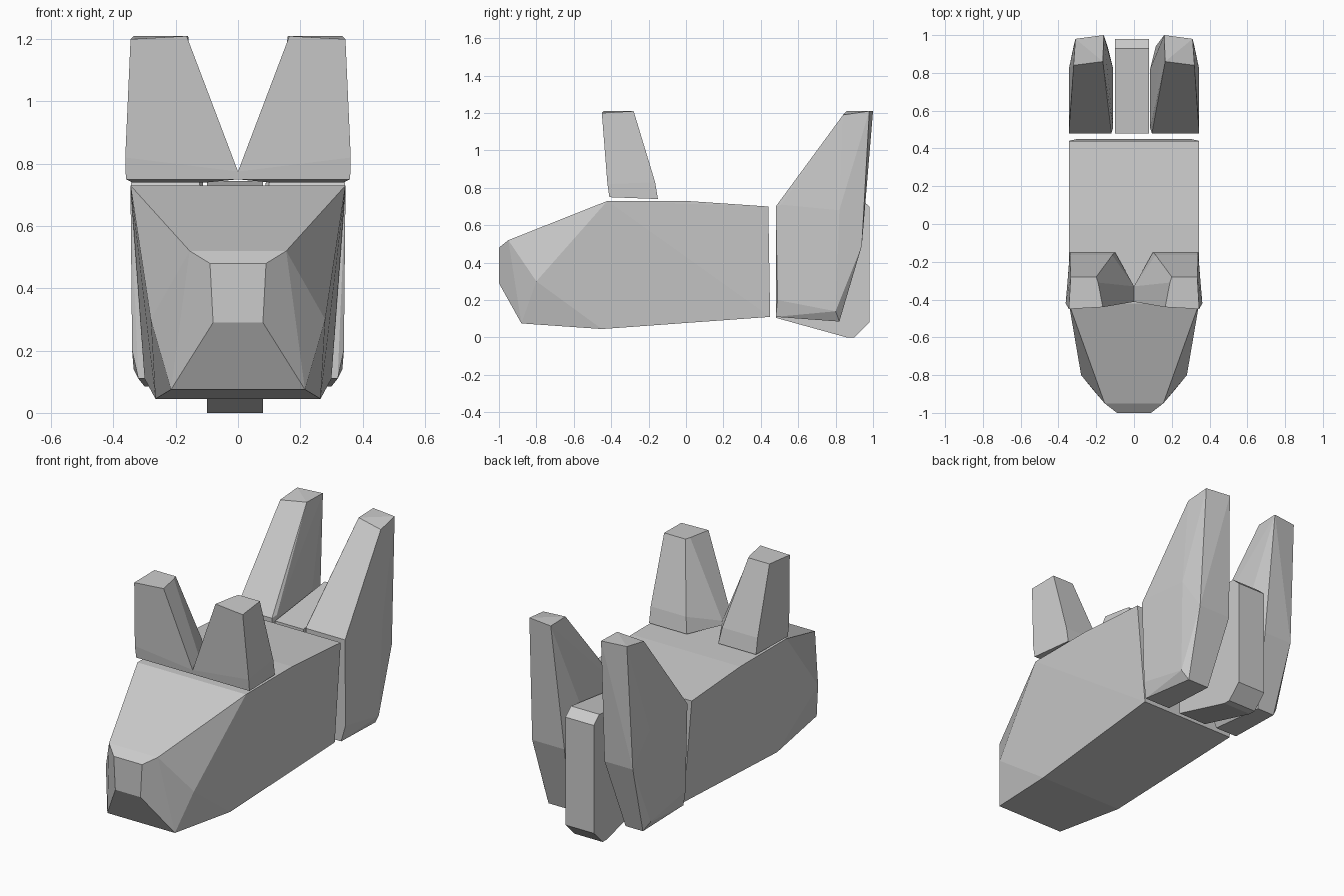
import bpy, bmesh

if "Cube" in bpy.data.objects:
    bpy.data.objects.remove(bpy.data.objects["Cube"])


def hull(name, pts):
    """Faceted solid: convex hull of a few corner points."""
    bm = bmesh.new()
    for p in pts:
        bm.verts.new(p)
    res = bmesh.ops.convex_hull(bm, input=bm.verts[:])
    loose = [v for v in bm.verts if not v.link_faces]
    bmesh.ops.delete(bm, geom=loose, context='VERTS')
    bmesh.ops.dissolve_limit(bm, angle_limit=0.03, verts=bm.verts[:], edges=bm.edges[:])
    bmesh.ops.recalc_face_normals(bm, faces=bm.faces[:])
    me = bpy.data.meshes.new(name)
    bm.to_mesh(me)
    bm.free()
    ob = bpy.data.objects.new(name, me)
    bpy.context.collection.objects.link(ob)
    return ob


def both(pts):
    return [(s * x, y, z) for x, y, z in pts for s in (1, -1)]


def prism(name, bottom, top):
    """Faces between two matching outlines, allowing a concave base."""
    n = len(bottom)
    faces = [(i, (i + 1) % n, n + (i + 1) % n, n + i) for i in range(n)]
    faces += [tuple(range(n))[::-1], tuple(range(n, 2 * n))]
    me = bpy.data.meshes.new(name)
    me.from_pydata(bottom + top, [], faces)
    bm = bmesh.new()
    bm.from_mesh(me)
    bmesh.ops.remove_doubles(bm, verts=bm.verts[:], dist=0.001)
    bmesh.ops.recalc_face_normals(bm, faces=bm.faces[:])
    bm.to_mesh(me)
    bm.free()
    ob = bpy.data.objects.new(name, me)
    bpy.context.collection.objects.link(ob)
    return ob


# main wedge-nosed body
hull("body", both([
    (0.09, -1.0, 0.48), (0.08, -1.0, 0.29), (0.155, -0.95, 0.52),
    (0.28, -0.80, 0.30), (0.215, -0.88, 0.075), (0.265, -0.45, 0.045),
    (0.345, -0.42, 0.73), (0.345, 0.0, 0.73), (0.345, 0.44, 0.70),
    (0.30, 0.45, 0.11)]))

for side, s in (("right", 1), ("left", -1)):
    # upright front prongs meeting in a V at the centre
    base = [(0, -0.41, 0.75), (0.36, -0.41, 0.75), (0.34, -0.15, 0.74),
            (0.10, -0.15, 0.74), (0, -0.33, 0.75)]
    mid = [(0, -0.412, 0.775), (0.362, -0.42, 0.82), (0.34, -0.165, 0.83),
           (0.115, -0.165, 0.83), (0, -0.33, 0.775)]
    top = [(0.165, -0.44, 1.21), (0.345, -0.45, 1.20), (0.335, -0.28, 1.21),
           (0.20, -0.28, 1.21), (0.19, -0.31, 1.21)]
    flip = lambda pts: [(s * x, y, z) for x, y, z in pts]
    prism(side + "_front_prong_base", flip(base), flip(mid))
    prism(side + "_front_prong", flip(mid), flip(top))

    # tall rear fins, inner edge slightly different per side
    i = 0.085 if s > 0 else 0.11
    hull(side + "_rear_fin", flip([
        (i + 0.01, 0.48, 0.70), (0.345, 0.48, 0.70), (i, 0.51, 0.71), (0.345, 0.51, 0.71),
        (0.34, 0.49, 0.20), (i + 0.02, 0.49, 0.20), (0.32, 0.48, 0.11), (i + 0.07, 0.48, 0.11),
        (0.30, 0.57, 0.105), (i + 0.08, 0.57, 0.105), (0.30, 0.82, 0.085), (i + 0.08, 0.82, 0.085),
        (0.335, 0.80, 0.14), (i, 0.82, 0.68), (0.345, 0.82, 0.68),
        (i + 0.03, 0.94, 0.49), (0.32, 0.94, 0.49),
        (0.165, 0.86, 1.21), (0.32, 0.84, 1.19), (0.31, 0.98, 1.21), (0.16, 1.0, 1.21)]))

# centre slab between the fins
hull("rear_slab", [(x, y, z) for x in (-0.10, 0.08) for y, z in (
    (0.48, 0.69), (0.48, 0.105), (0.86, 0.0), (0.90, 0.0),
    (0.98, 0.08), (0.98, 0.70), (0.93, 0.745))])
